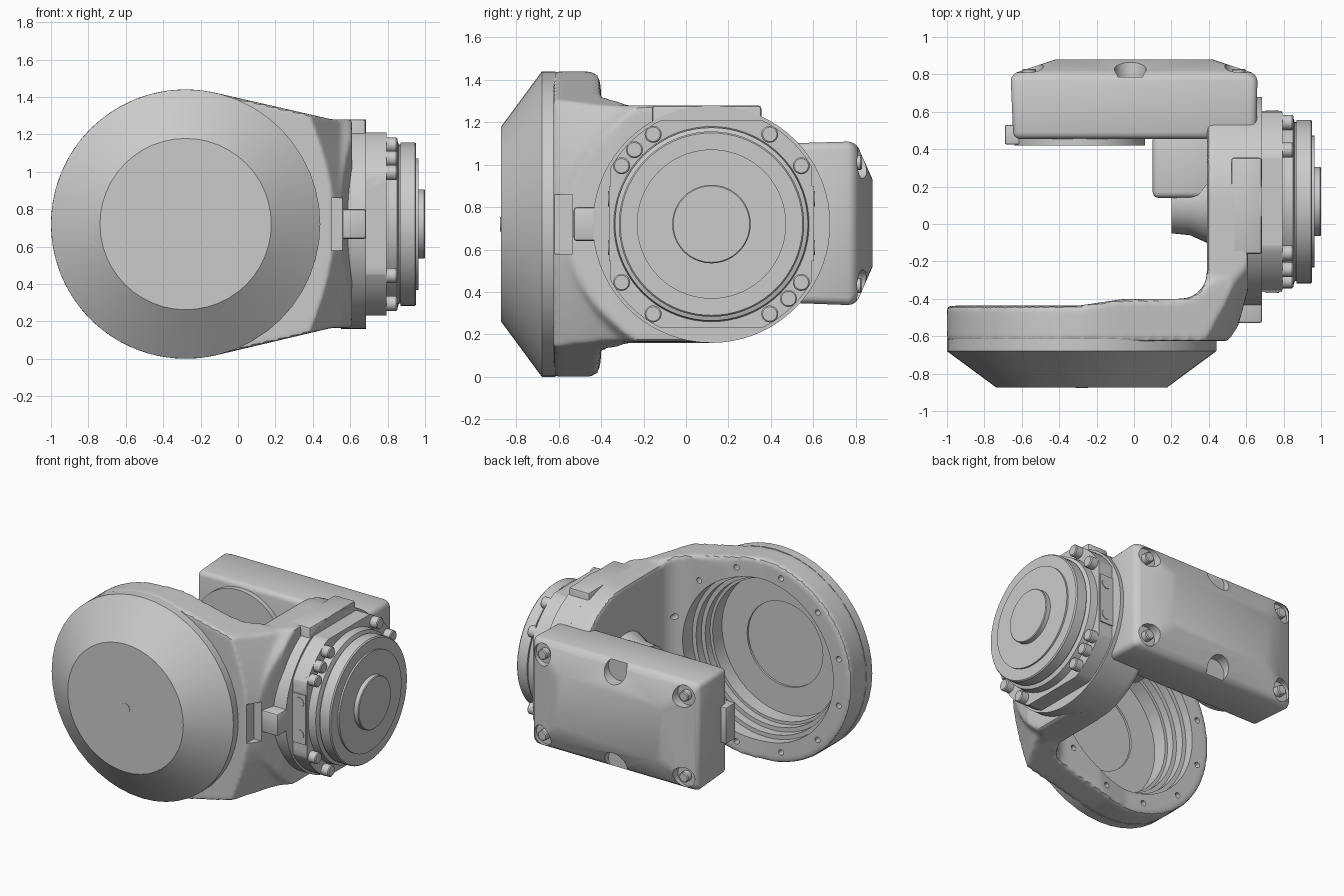
import bpy, bmesh, math
from mathutils import Vector

if "Cube" in bpy.data.objects:
    bpy.data.objects.remove(bpy.data.objects["Cube"])

ZC = 0.72                      # height of both main axes
DX, FY = -0.28, 0.12           # x of the big bore axis, y of the output flange axis


def finish(name, bm):
    bmesh.ops.remove_doubles(bm, verts=bm.verts, dist=1e-5)
    bmesh.ops.recalc_face_normals(bm, faces=bm.faces)
    me = bpy.data.meshes.new(name)
    bm.to_mesh(me)
    bm.free()
    ob = bpy.data.objects.new(name, me)
    bpy.context.collection.objects.link(ob)
    return ob


def place(axis, a, b, t):
    return {'x': (t, a, b), 'y': (a, t, b), 'z': (a, b, t)}[axis]


def prism(name, pts, axis, lo, hi):
    bm = bmesh.new()
    rings = [[bm.verts.new(place(axis, a, b, t)) for a, b in pts] for t in (lo, hi)]
    n = len(pts)
    for r in rings:
        bm.faces.new(r)
    for i in range(n):
        j = (i + 1) % n
        bm.faces.new((rings[0][i], rings[0][j], rings[1][j], rings[1][i]))
    return finish(name, bm)


def box(name, x, y, z):
    return prism(name, [(x[0], y[0]), (x[1], y[0]), (x[1], y[1]), (x[0], y[1])], 'z', *z)


def lathe(name, prof, axis, ca, cb, n=64):
    """Revolve (radius, position) points about an x or y axis through (ca, cb)."""
    bm = bmesh.new()
    rows = []
    for i in range(n):
        c, s = math.cos(2 * math.pi * i / n), math.sin(2 * math.pi * i / n)
        rows.append([bm.verts.new(place(axis, ca + r * c, cb + r * s, t)) for r, t in prof])
    for i in range(n):
        p, q = rows[i], rows[(i + 1) % n]
        for k in range(len(prof) - 1):
            if prof[k][0] == 0:
                bm.faces.new((p[k], p[k + 1], q[k + 1]))
            elif prof[k + 1][0] == 0:
                bm.faces.new((p[k], p[k + 1], q[k]))
            else:
                bm.faces.new((p[k], p[k + 1], q[k + 1], q[k]))
    return finish(name, bm)


def cyl(name, r, lo, hi, axis, ca, cb, n=20):
    return lathe(name, [(0, lo), (r, lo), (r, hi), (0, hi)], axis, ca, cb, n)


def bake(ob):
    dg = bpy.context.evaluated_depsgraph_get()
    me = bpy.data.meshes.new_from_object(ob.evaluated_get(dg))
    ob.modifiers.clear()
    ob.data = me


def boolean(ob, other, op):
    m = ob.modifiers.new('bool', 'BOOLEAN')
    m.operation, m.object, m.solver = op, other, 'EXACT'
    bake(ob)
    bpy.data.objects.remove(other)


def bevel(ob, w, seg=2):
    m = ob.modifiers.new('bevel', 'BEVEL')
    m.width, m.segments, m.limit_method, m.angle_limit = w, seg, 'ANGLE', math.radians(25)
    bake(ob)


def join(obs):
    bpy.ops.object.select_all(action='DESELECT')
    for o in obs:
        o.select_set(True)
    bpy.context.view_layer.objects.active = obs[0]
    bpy.ops.object.join()
    return obs[0]


def arc(ca, cb, r, a0, a1, n):
    return [(ca + r * math.cos(math.radians(a0 + (a1 - a0) * i / n)),
             cb + r * math.sin(math.radians(a0 + (a1 - a0) * i / n))) for i in range(n + 1)]


# Cast fork housing: plan outline trimmed by the front, side and flange outlines
plan = [(-1.1, -0.625), (0.5, -0.625), (0.55, -0.57), (0.61, -0.35), (0.61, 0.66), (0.39, 0.66)]
plan += arc(0.25, -0.26, 0.14, 0, -90, 6) + [(-0.05, -0.40), (-0.3, -0.437), (-1.1, -0.437)]
casting = prism('fork_housing', plan, 'z', -0.1, 1.6)
front = arc(DX, ZC, 0.72, 76, 284, 56) + [(0.5, 0.165), (0.75, 0.165), (0.75, 1.28), (0.5, 1.28)]
boolean(casting, prism('trim', front, 'y', -1, 1), 'INTERSECT')
upper = [(-0.7, 0.76), (-0.41, 0.76), (-0.40, 0.61), (-0.28, 0.56)] + arc(FY, 0, 0.56, 90, 0, 16)
side = [(y, ZC + d) for y, d in upper] + [(y, ZC - d) for y, d in upper[-2::-1]]
boolean(casting, prism('trim', side, 'x', -1.5, 1), 'INTERSECT')
blend = [(0, -1.3), (2.5, -1.3), (1.5, 0.2), (0.92, 0.40), (0.69, 0.55), (0.61, 0.69), (0, 0.69)]
boolean(casting, lathe('trim', blend, 'x', FY, ZC), 'INTERSECT')
rm = casting.modifiers.new('remesh', 'REMESH')
rm.mode, rm.voxel_size = 'VOXEL', 0.016
sm = casting.modifiers.new('smooth', 'SMOOTH')
sm.factor, sm.iterations = 0.5, 5
bake(casting)

# Stepped bore, bolt holes and side recess cut into the casting
cuts = [lathe('cut', [(0, -0.3), (0.58, -0.3), (0.58, -0.5), (0.55, -0.5), (0.55, -0.56),
                      (0.52, -0.56), (0.52, -0.75), (0, -0.75)], 'y', DX, ZC),
        box('cut', (0.50, 0.8), (-0.7, -0.535), (0.58, 0.86))]
for i in range(12):
    a = math.radians(15 + 30 * i)
    cuts.append(cyl('cut', 0.02, -0.52, -0.3, 'y', DX + 0.645 * math.cos(a),
                    ZC + 0.645 * math.sin(a), 12))
boolean(casting, join(cuts), 'DIFFERENCE')

# Conical front cover, hollow behind, with a centre plug
lathe('front_cover', [(0, -0.873), (0.458, -0.873), (0.72, -0.68), (0.72, -0.615), (0.53, -0.615),
                      (0.50, -0.615), (0.50, -0.72), (0.30, -0.72), (0.30, -0.735), (0, -0.735)],
      'y', DX, ZC, 48)
cyl('cover_plug', 0.034, -0.877, -0.85, 'y', DX, ZC)

# Output side: housing flange, side boss and top pad
cyl('housing_flange', 0.56, 0.55, 0.685, 'x', FY, ZC, 72)
bevel(box('side_boss', (0.45, 0.685), (-0.53, -0.3), (0.64, 0.80)), 0.015)
bevel(box('top_pad', (0.52, 0.684), (-0.16, 0.355), (1.0, 1.28)), 0.015)

# Adapter ring with flats, and its side plates
adapter = cyl('adapter_ring', 0.545, 0.68, 0.795, 'x', FY, ZC, 72)
boolean(adapter, box('trim', (0.5, 1), (FY - 0.475, FY + 0.475), (ZC - 0.49, ZC + 0.49)), 'INTERSECT')
for s in (-1, 1):
    y0, y1 = sorted((FY + s * 0.4, FY + s * 0.483))
    box('adapter_side_plate', (0.685, 0.79), (y0, y1), (0.545, 0.90))
    for z in (0.61, 0.84):
        y0, y1 = sorted((FY + s * 0.45, FY + s * 0.488))
        cyl('side_plate_screw', 0.036, y0, y1, 'y', 0.74, z)

# Stepped output hub
lathe('output_hub', [(0, 0.78), (0.462, 0.78), (0.455, 0.85), (0.425, 0.86), (0.425, 0.87),
                     (0.437, 0.87), (0.437, 0.945), (0.43, 0.953), (0.352, 0.953), (0.352, 0.965),
                     (0.185, 0.965), (0.185, 0.995), (0.18, 1.0), (0, 1.0)], 'x', FY, ZC, 72)

# Flange bolts
for ang in (33, 57, 123, 136, 147, 213, 237, 303, 316, 327):
    a = math.radians(ang)
    b = cyl('flange_bolt', 0.04, 0.77, 0.852, 'x', FY + 0.505 * math.cos(a), ZC + 0.505 * math.sin(a))
    bevel(b, 0.006, 1)

# Gearbox cover with sloping back faces
bm = bmesh.new()
loops = []
for y, x0, x1, z0, z1 in ((0.455, -0.645, 0.655, 0.35, 1.10), (0.80, -0.66, 0.66, 0.337, 1.11),
                          (0.88, -0.42, 0.42, 0.55, 0.90)):
    loops.append([bm.verts.new(p) for p in ((x0, y, z0), (x1, y, z0), (x1, y, z1), (x0, y, z1))])
for p, q in zip(loops, loops[1:]):
    for i in range(4):
        j = (i + 1) % 4
        bm.faces.new((p[i], p[j], q[j], q[i]))
bm.faces.new(loops[0])
bm.faces.new(loops[-1])
# push the long back edges outward to make the eight-sided rear panel
for i, s in ((0, 1), (3, -1), (1, 1), (2, -1)):
    loops[2][i].co.z -= s * 0.03
gearbox = finish('gearbox_cover', bm)
bevel(gearbox, 0.035, 3)
seats = [(x, ZC + s * dz, r) for s in (-1, 1) for x, dz, r in
         ((-0.56, 0.29, 0.075), (-0.02, 0.33, 0.085), (0.56, 0.29, 0.075))]
boolean(gearbox, join([cyl('cut', r, 0.785, 1, 'y', x, z, 24) for x, z, r in seats]), 'DIFFERENCE')
for x, z, r in seats:
    if abs(x) > 0.3:
        bevel(cyl('gearbox_screw', 0.036, 0.75, 0.83, 'y', x, z), 0.006, 1)

# Inner bearing disc, stop tab and drive parts inside the fork
cyl('bearing_disc', 0.35, 0.42, 0.5, 'y', DX - 0.01, ZC, 64)
bevel(box('stop_tab', (-0.69, -0.55), (0.425, 0.53), (0.59, 0.85)), 0.008)
bevel(box('drive_block', (0.10, 0.42), (0.14, 0.48), (0.52, 0.92)), 0.03, 3)
lathe('drive_shaft_hub', [(0, 0.2), (0.17, 0.2), (0.18, 0.3), (0.23, 0.41), (0, 0.41)], 'x', FY, ZC, 40)

# Smooth shading with sharp edges kept
bpy.ops.object.select_all(action='SELECT')
bpy.context.view_layer.objects.active = casting
bpy.ops.object.shade_smooth_by_angle(angle=math.radians(30))
